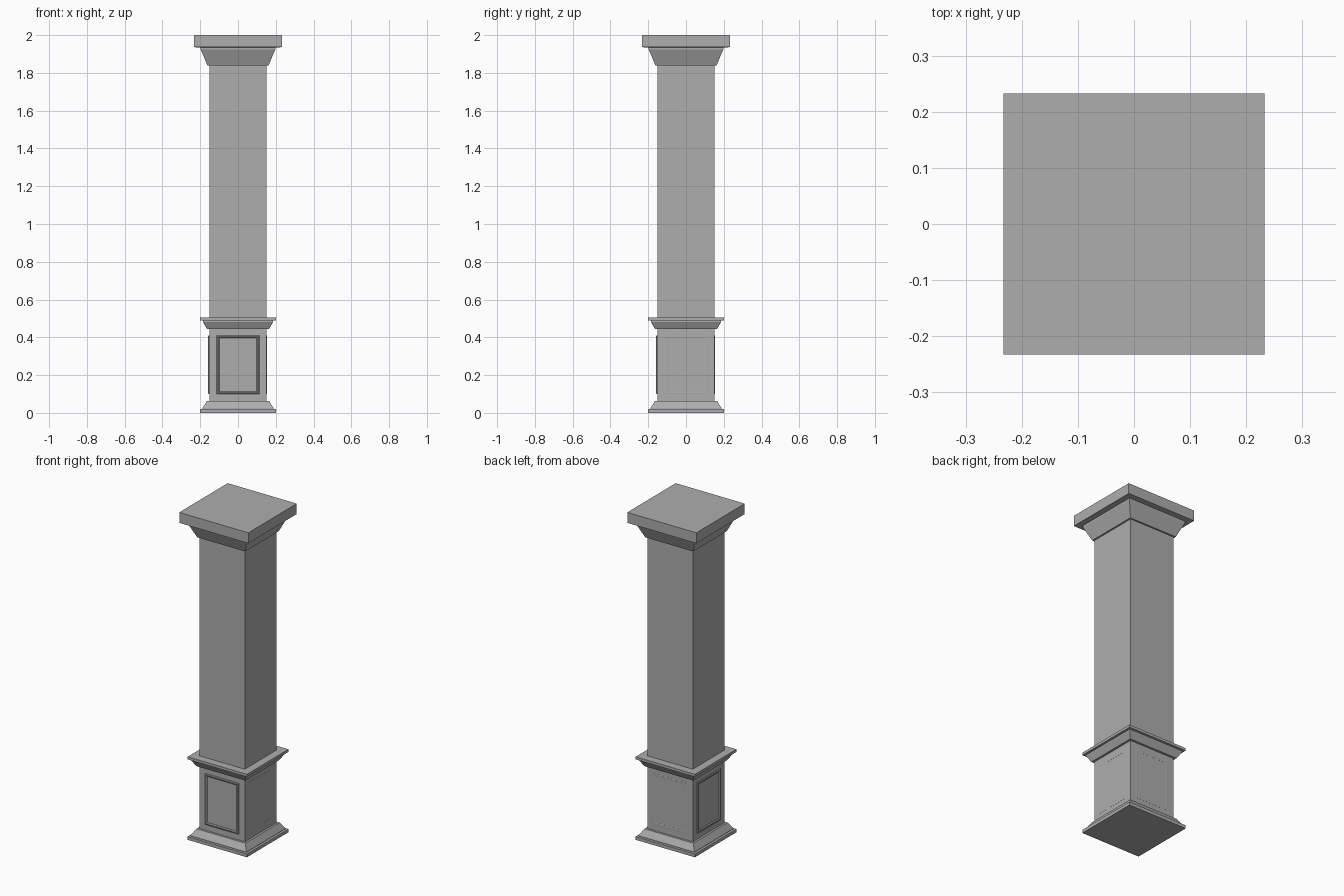
import bpy, bmesh
from mathutils import Matrix
from math import pi

if "Cube" in bpy.data.objects:
    bpy.data.objects.remove(bpy.data.objects["Cube"])

stone = bpy.data.materials.new("grey stone")
stone.diffuse_color = (0.42, 0.42, 0.42, 1)
stone.use_nodes = True
stone.node_tree.nodes["Principled BSDF"].inputs["Base Color"].default_value = stone.diffuse_color


def finish(name, bm):
    bmesh.ops.recalc_face_normals(bm, faces=bm.faces[:])
    me = bpy.data.meshes.new(name)
    bm.to_mesh(me)
    bm.free()
    me.materials.append(stone)
    ob = bpy.data.objects.new(name, me)
    bpy.context.collection.objects.link(ob)
    return ob


def square_stack(name, profile):
    """Closed square solid from (half width, height) steps."""
    bm = bmesh.new()
    rings = [[bm.verts.new((sx * h, sy * h, z))
              for sx, sy in ((-1, -1), (1, -1), (1, 1), (-1, 1))] for h, z in profile]
    bm.faces.new(rings[0])
    bm.faces.new(rings[-1])
    for a, b in zip(rings, rings[1:]):
        for i in range(4):
            j = (i + 1) % 4
            bm.faces.new((a[i], a[j], b[j], b[i]))
    return finish(name, bm)


# Column body and mouldings
square_stack("shaft", [(0.152, 0.02), (0.152, 1.96)])
square_stack("base_moulding", [(0.2, 0), (0.2, 0.02), (0.187, 0.021),
                               (0.187, 0.027), (0.165, 0.063)])
square_stack("pedestal_cap", [(0.165, 0.445), (0.186, 0.482), (0.186, 0.489),
                              (0.2, 0.49), (0.2, 0.506)])
square_stack("capital", [(0.162, 1.84), (0.198, 1.925), (0.198, 1.935),
                         (0.233, 1.936), (0.233, 2.0)])


def panel_frame(name, angle, rise):
    """Bevelled rectangular frame on one pedestal face."""
    bm = bmesh.new()
    # inset from outer edge, distance from the axis
    section = [(0, 0.148), (0, 0.152 + rise * 0.6), (0.004, 0.152 + rise),
               (0.009, 0.152 + rise), (0.014, 0.152 + rise * 0.4), (0.014, 0.148)]
    rings = []
    for inset, out in section:
        w, h = 0.113 - inset, 0.155 - inset
        rings.append([bm.verts.new((sx * w, -out, 0.255 + sz * h))
                      for sx, sz in ((-1, -1), (1, -1), (1, 1), (-1, 1))])
    for k, a in enumerate(rings):
        b = rings[(k + 1) % len(rings)]
        for i in range(4):
            j = (i + 1) % 4
            bm.faces.new((a[i], a[j], b[j], b[i]))
    bm.transform(Matrix.Rotation(angle, 4, 'Z'))
    finish(name, bm)


# Raised frames at front and left, nearly flush ones at right and back
panel_frame("front_panel_frame", 0, 0.007)
panel_frame("left_panel_frame", -pi / 2, 0.007)
panel_frame("right_panel_frame", pi / 2, 0.001)
panel_frame("back_panel_frame", pi, 0.001)
